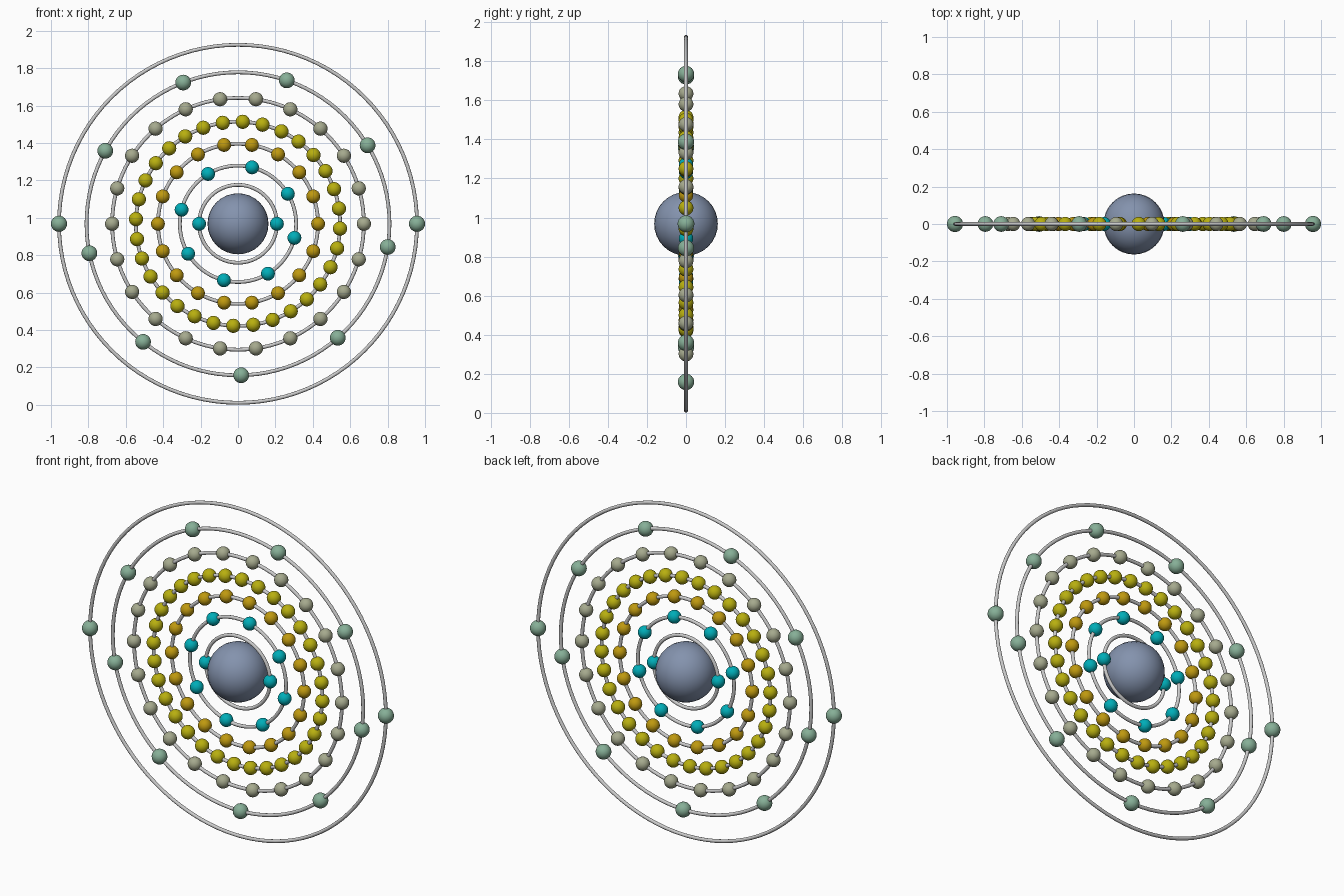
import bpy
import bmesh
from math import sin, cos, radians, pi
from mathutils import Matrix

if "Cube" in bpy.data.objects:
    bpy.data.objects.remove(bpy.data.objects["Cube"])

CENTRE_Z = 0.968
TUBE = 0.010

CYAN = ("cyan", (0.0, 0.42, 0.48, 1))
GOLD = ("gold", (0.52, 0.32, 0.005, 1))
YELLOW = ("yellow", (0.48, 0.43, 0.005, 1))
TAN = ("tan", (0.38, 0.40, 0.27, 1))
GREEN = ("green", (0.24, 0.43, 0.31, 1))
SLATE = ("slate", (0.23, 0.29, 0.42, 1))

# orbit radius, electron count, first angle in degrees, electron radius, colour
SHELLS = [
    (0.208, 2, 0, 0.037, CYAN),
    (0.311, 8, 31, 0.037, CYAN),
    (0.428, 18, 0, 0.037, GOLD),
    (0.546, 32, 8.6, 0.038, YELLOW),
    (0.673, 22, 0, 0.038, TAN),
    (0.810, 9, 31.2, 0.042, GREEN),
    (0.957, 2, 0, 0.043, GREEN),
]


def material(spec):
    name, colour = spec
    mat = bpy.data.materials.get(name) or bpy.data.materials.new(name)
    mat.diffuse_color = colour
    mat.use_nodes = True
    mat.node_tree.nodes["Principled BSDF"].inputs["Base Color"].default_value = mat.diffuse_color
    return mat


def balls(name, points, radius, spec, u=24, v=12):
    """One smooth object holding a sphere at each (x, z) offset from the centre."""
    bm = bmesh.new()
    for x, z in points:
        bmesh.ops.create_uvsphere(bm, u_segments=u, v_segments=v, radius=radius,
                                  matrix=Matrix.Translation((x, 0, z)))
    for f in bm.faces:
        f.smooth = True
    mesh = bpy.data.meshes.new(name)
    bm.to_mesh(mesh)
    bm.free()
    mesh.materials.append(material(spec))
    obj = bpy.data.objects.new(name, mesh)
    obj.location.z = CENTRE_Z
    bpy.context.collection.objects.link(obj)


# Nucleus
balls("nucleus", [(0, 0)], 0.163, SLATE, 32, 16)

# Upright orbit rings with evenly spaced electrons
for i, (r, count, start, size, spec) in enumerate(SHELLS, 1):
    bpy.ops.mesh.primitive_torus_add(
        major_radius=r, minor_radius=TUBE, major_segments=96, minor_segments=12,
        location=(0, 0, CENTRE_Z), rotation=(pi / 2, 0, 0))
    ring = bpy.context.object
    ring.name = f"orbit_ring_{i}"
    bpy.ops.object.shade_smooth()
    angles = [radians(start + 360 * k / count) for k in range(count)]
    balls(f"electrons_{i}", [(r * cos(a), r * sin(a)) for a in angles], size, spec)
